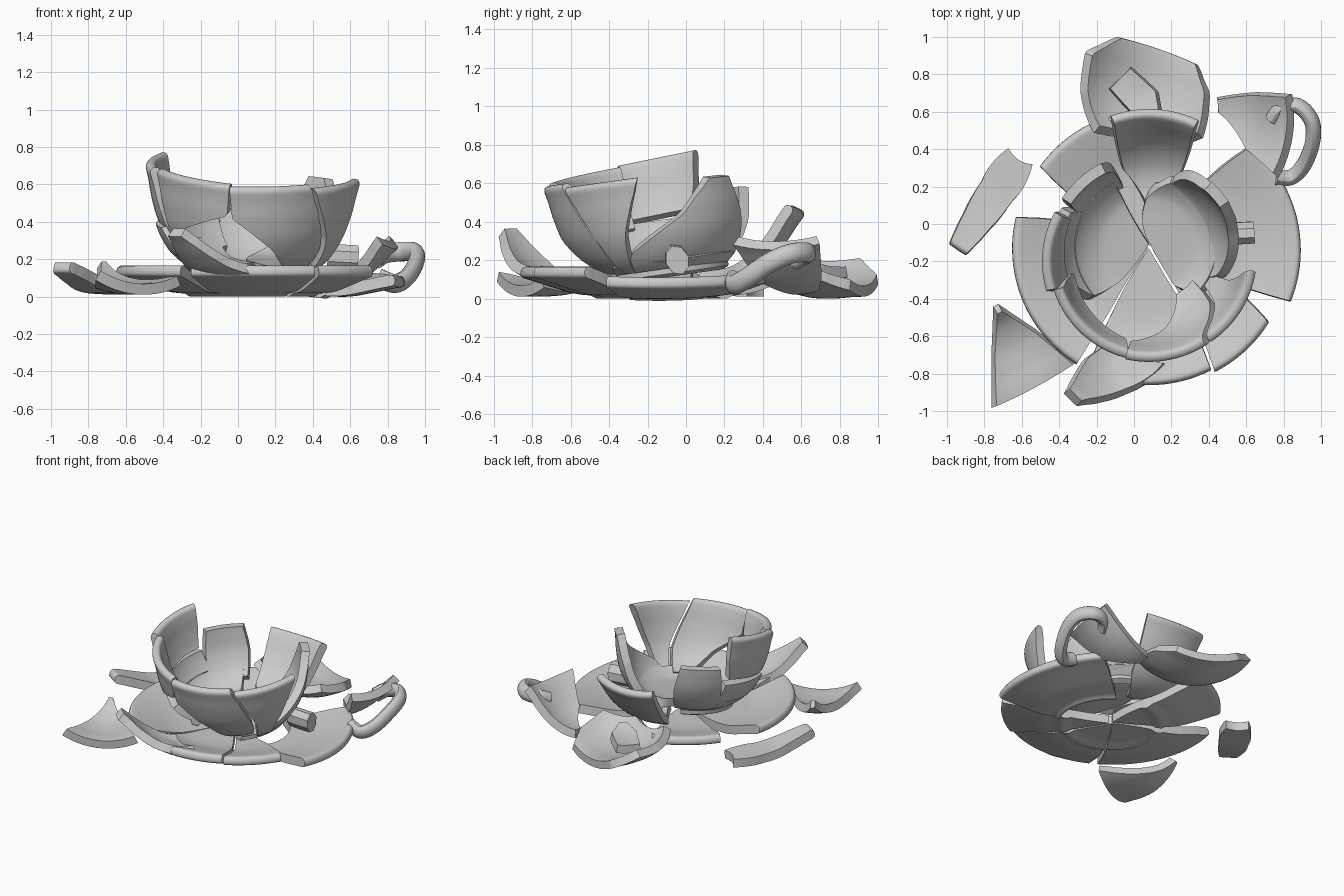
import bpy, bmesh, math
from mathutils import Vector, Matrix, Euler

if "Cube" in bpy.data.objects:
    bpy.data.objects.remove(bpy.data.objects["Cube"])

R = math.radians
# mid-wall profiles (radius, height): teacup and saucer
CUP = [(0.0, .03), (.2, .03), (.3, .05), (.4, .12), (.47, .23), (.505, .35), (.522, .45), (.54, .53)]
SAUCER = [(0.0, .045), (.2, .045), (.36, .047), (.46, .06), (.56, .09), (.66, .122), (.73, .142)]


def spline(pts, k, t):
    """Catmull-Rom point on segment k."""
    p = [Vector(pts[max(0, min(len(pts) - 1, k + d))]) for d in (-1, 0, 1, 2)]
    return .5 * (2 * p[1] + (p[2] - p[0]) * t + (2 * p[0] - 5 * p[1] + 4 * p[2] - p[3]) * t * t
                 + (3 * p[1] - p[0] - 3 * p[2] + p[3]) * t ** 3)


def sample(pts, s):
    """Point at arc-length fraction s (chord approximated)."""
    lens = [math.dist(a, b) for a, b in zip(pts, pts[1:])]
    d = max(0, min(1, s)) * sum(lens)
    i = 0
    while i < len(lens) - 1 and d > lens[i]:
        d -= lens[i]
        i += 1
    return spline(pts, i, d / lens[i])


def finish(name, bm):
    bmesh.ops.remove_doubles(bm, verts=bm.verts, dist=.0008)
    bmesh.ops.recalc_face_normals(bm, faces=bm.faces)
    me = bpy.data.meshes.new(name)
    bm.to_mesh(me)
    bm.free()
    ob = bpy.data.objects.new(name, me)
    bpy.context.collection.objects.link(ob)
    bpy.ops.object.select_all(action='DESELECT')
    ob.select_set(True)
    bpy.context.view_layer.objects.active = ob
    bpy.ops.object.shade_smooth_by_angle(angle=R(32))
    return ob


def shard(name, prof, rows, mat=None, rot=None, at=None):
    """Curved fragment: rows are (s, angle_a, angle_b) edge points.
    mat places it directly; rot + at=(centre x, centre y, lowest z) drops it loose."""
    half = .029 if prof is CUP else .031
    foot = (.30, .36, .025) if prof is CUP else (.38, .46, .014)
    if at is not None:
        foot = (0, 0, 0)
    bm = bmesh.new()
    s0, s1 = rows[0][0], rows[-1][0]
    n = 28
    cols = max(4, int(max(abs(r[2] - r[1]) for r in rows) / 4))
    grid = []
    for i in range(n + 1):
        s = s1 - (s1 - s0) * (1 - i / n) ** 1.5
        k = 0
        while k < len(rows) - 2 and s > rows[k + 1][0]:
            k += 1
        a, b = rows[k], rows[k + 1]
        f = max(0, min(1, (s - a[0]) / (b[0] - a[0])))
        ta, tb = a[1] + (b[1] - a[1]) * f, a[2] + (b[2] - a[2]) * f
        p = sample(prof, s)
        tan = (sample(prof, s + .01) - sample(prof, s - .01)).normalized()
        nrm = Vector((-tan.y, tan.x))
        lip = max(0, (s - .955) / .045)
        h = half * math.sqrt(max(0, 1 - lip * lip))
        low = h + (foot[2] if foot[0] < s < foot[1] else 0)
        line = []
        for j in range(cols + 1):
            th = R(ta + (tb - ta) * j / cols)
            pair = []
            for q in (p + nrm * h, p - nrm * low):
                r = max(q.x, 0)
                pair.append(bm.verts.new((r * math.cos(th), r * math.sin(th), q.y)))
            line.append(pair)
        grid.append(line)
    # inner and outer skins, then the broken edges
    for i in range(n):
        for j in range(cols):
            for k in (0, 1):
                bm.faces.new([grid[i][j][k], grid[i][j + 1][k], grid[i + 1][j + 1][k], grid[i + 1][j][k]])
        for j in (0, cols):
            bm.faces.new([grid[i][j][0], grid[i + 1][j][0], grid[i + 1][j][1], grid[i][j][1]])
    for i in (0, n):
        for j in range(cols):
            bm.faces.new([grid[i][j][0], grid[i][j + 1][0], grid[i][j + 1][1], grid[i][j][1]])
    if rot is not None:
        head, tilt, roll = rot
        mat = Matrix.Rotation(R(head), 4, 'Z') @ Matrix.Rotation(R(roll), 4, 'X') @ Matrix.Rotation(R(tilt), 4, 'Y')
    bm.transform(mat)
    if at is not None:
        lo = [min(v.co[k] for v in bm.verts) for k in range(3)]
        hi = [max(v.co[k] for v in bm.verts) for k in range(3)]
        off = Vector((at[0] - (lo[0] + hi[0]) / 2, at[1] - (lo[1] + hi[1]) / 2, at[2] - lo[2]))
        bmesh.ops.translate(bm, verts=bm.verts, vec=off)
    return finish(name, bm)


def tube(name, pts, radius, n=40, seg=14):
    """Round solid tube along a smooth path."""
    path = []
    for i in range(n + 1):
        u = i / n * (len(pts) - 1)
        k = min(int(u), len(pts) - 2)
        path.append(spline(pts, k, u - k))
    bm = bmesh.new()
    rings = []
    side = Vector((-.25, -.35, 1))
    for i, c in enumerate(path):
        t = (path[min(n, i + 1)] - path[max(0, i - 1)]).normalized()
        side = (side - t * side.dot(t)).normalized()
        up = t.cross(side)
        rings.append([bm.verts.new(c + radius * (side * 1.15 * math.cos(a) + up * .9 * math.sin(a)))
                      for a in (2 * math.pi * j / seg for j in range(seg))])
    for a, b in zip(rings, rings[1:]):
        for j in range(seg):
            bm.faces.new([a[j], a[(j + 1) % seg], b[(j + 1) % seg], b[j]])
    bm.faces.new(rings[0])
    bm.faces.new(rings[-1])
    return finish(name, bm)


def place(x, y, z=0.0, rx=0.0, ry=0.0):
    return Matrix.Translation((x, y, z)) @ Euler((R(rx), R(ry), 0)).to_matrix().to_4x4()


# saucer pieces still lying roughly together
shard("saucer_front", SAUCER, [(.01, 235, 300), (.5, 240, 301), (1, 243, 297)], place(.08, -.13))
shard("saucer_front_right", SAUCER, [(.01, 301, 332), (.5, 302, 338), (1, 297, 328)], place(.1, -.14))
shard("saucer_left", SAUCER, [(.01, 150, 234), (.5, 160, 238), (1, 167, 238)], place(.08, -.13))
shard("saucer_back_left", SAUCER, [(.01, 85, 149), (.5, 98, 150), (1, 107, 144)], place(.09, -.12))
shard("saucer_right", SAUCER, [(.4, -28, 66), (.6, -25, 58), (1, -22, 50)], place(.15, -.14, .025, 0, 6.5))


# cup walls and floor, tilted towards the front
def cup(dx=0.0, dy=0.0, dz=0.0, rx=8.0, ry=0.0):
    return place(.08 + dx, -.10 + dy, .125 + dz, rx, ry)


shard("cup_floor_left", CUP, [(.01, 125, 240), (.3, 120, 232), (.52, 118, 222)], cup())
shard("cup_floor_right", CUP, [(.01, -62, 124), (.3, -60, 92), (.45, -45, 72)], cup(.005))
shard("cup_wall_lower_left", CUP, [(.52, 152, 222), (.62, 153, 206), (.7, 154, 200)], cup(-.005))
shard("cup_wall_upper_left", CUP, [(.64, 157, 205), (.8, 153, 201), (1, 151, 196)], cup(-.01, 0, .075, 11.5))
shard("cup_wall_back_left", CUP, [(.42, 112, 156), (.65, 113, 151), (.84, 117, 147)], cup(-.01))
shard("cup_wall_front_left", CUP, [(.6, 198, 204), (.7, 198, 230), (.8, 198, 254), (1, 198, 255)],
      cup(-.01, 0, .025, 9, 4))
shard("cup_wall_front", CUP, [(.36, 300, 322), (.6, 282, 319), (.8, 258, 311), (1, 257, 303)], cup(0, -.01, .01))
shard("cup_wall_front_right", CUP, [(.4, 323, 333), (.65, 319, 338), (1, 304, 352)], cup(.015, 0, -.01))
shard("cup_wall_back_right", CUP, [(.42, -28, 70), (.56, -18, 66), (.75, 16, 59), (.95, 34, 48)],
      cup(-.02, -.02, -.04, 8, -2))

# stump of the lower handle joint
tube("handle_stump", [(.48, -.05, .21), (.55, -.05, .205), (.64, -.045, .2)], .068, 8, 8)

# cup fragment leaning outwards at the back
shard("back_leaning_shard", CUP, [(.22, -12, 4), (.5, -24, 22), (1, -26, 24)], rot=(88, 24, 0), at=(.11, .34, .09))

# large curved fragment behind, with a small chip resting in it
shard("back_large_shard", CUP, [(.36, -25, 40), (.6, -47, 46), (.85, -34, 47), (.97, -20, 28)],
      rot=(70, 76, 0), at=(.06, .69, .0))
shard("back_small_chip", CUP, [(.5, -4, 4), (.62, -12, 10), (.84, -10, 8)], rot=(135, 78, 0), at=(.01, .69, .1))

# loose fragments on the left and in front
shard("left_long_shard", SAUCER, [(.2, -32, 32), (.5, -15, 15), (.75, -8.5, 8.5), (1, -4, 4)],
      rot=(236, -2, 0), at=(-.765, .12, .01))
shard("front_left_shard", CUP, [(.38, -3, 2), (.65, -17, 14), (.95, -31, 24)], rot=(-61, 80, 0),
      at=(-.535, -.705, .01))
shard("front_tipped_shard", CUP, [(.4, -12, 40), (.65, -14, 20), (.95, -8, 2)], rot=(228, 34, 0),
      at=(-.1, -.785, .07))

# wall fragment carrying the broken handle
shard("handle_wall_shard", CUP, [(.42, 12, 24), (.65, -12, 25), (.95, -23, 25)], rot=(-10, 36, 0),
      at=(.65, .475, .02))
tube("handle", [(.74, .56, .2), (.79, .62, .23), (.88, .63, .24), (.95, .55, .235), (.955, .44, .19),
                (.91, .32, .11), (.84, .25, .07), (.75, .25, .1)], .046)
